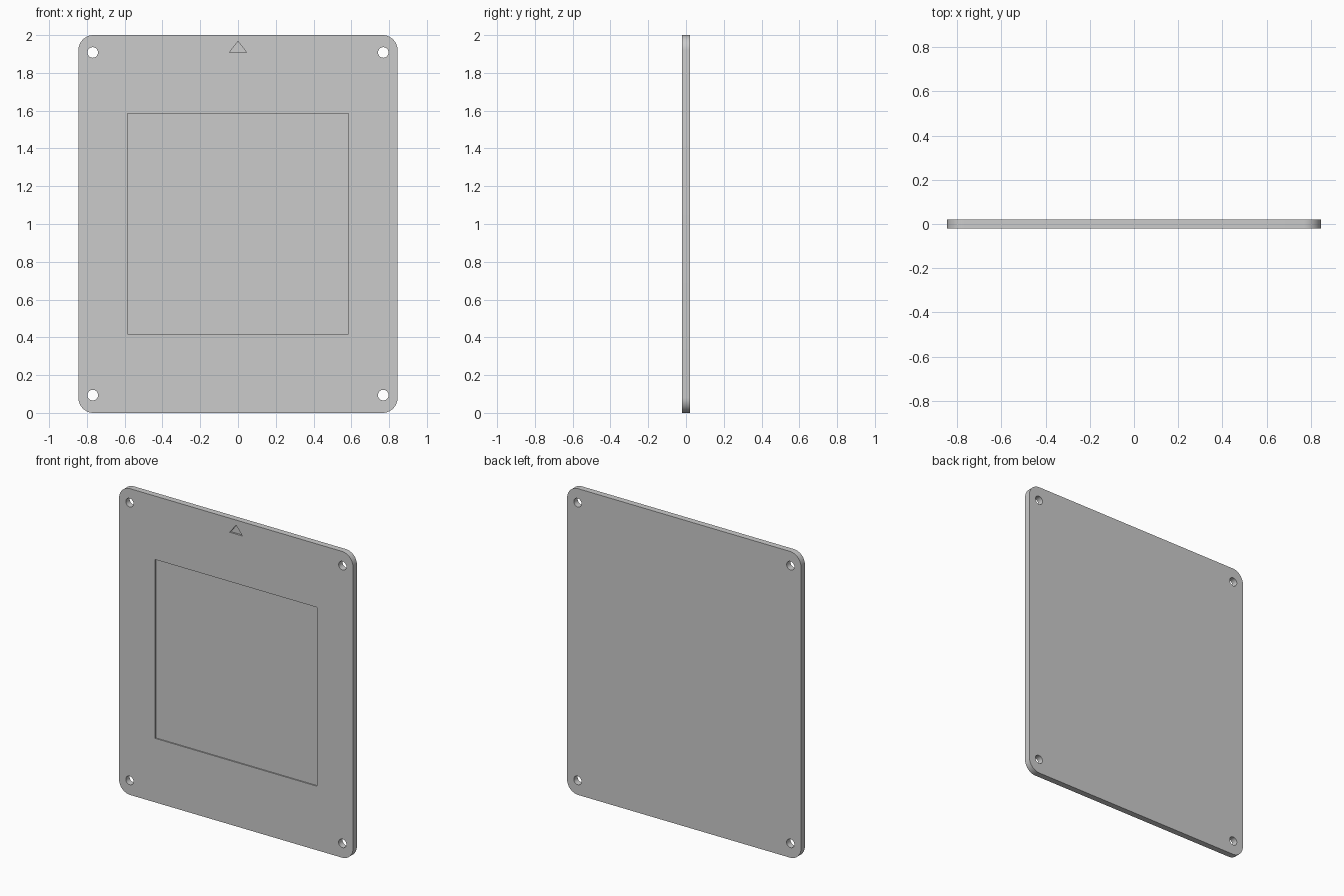
import bpy, bmesh
from math import sin, cos, pi, radians

if "Cube" in bpy.data.objects:
    bpy.data.objects.remove(bpy.data.objects["Cube"])

W, H, T, R = 0.845, 2.0, 0.02, 0.08   # half width, height, half thickness, corner radius


def prism(name, pts, y0, y1):
    """Extrude an x-z outline from y0 to y1."""
    bm = bmesh.new()
    face = bm.faces.new([bm.verts.new((x, y0, z)) for x, z in pts])
    ext = bmesh.ops.extrude_face_region(bm, geom=[face])
    verts = [g for g in ext["geom"] if isinstance(g, bmesh.types.BMVert)]
    bmesh.ops.translate(bm, verts=verts, vec=(0, y1 - y0, 0))
    bmesh.ops.recalc_face_normals(bm, faces=bm.faces)
    mesh = bpy.data.meshes.new(name)
    bm.to_mesh(mesh)
    bm.free()
    obj = bpy.data.objects.new(name, mesh)
    bpy.context.collection.objects.link(obj)
    return obj


def arc(cx, cz, r, a0, a1, n):
    return [(cx + r * cos(a0 + (a1 - a0) * i / n), cz + r * sin(a0 + (a1 - a0) * i / n))
            for i in range(n + 1)]


# Rounded plate
corners = [(W - R, H - R), (R - W, H - R), (R - W, R), (W - R, R)]
outline = []
for k, (cx, cz) in enumerate(corners):
    outline += arc(cx, cz, R, k * pi / 2, (k + 1) * pi / 2, 10)
plate = prism("plate", outline, -T, T)

# Shallow square recess and triangular orientation mark in the front face
s = 0.584
cutters = [
    prism("recess_cutter", [(-s, 0.418), (s, 0.418), (s, 1.586), (-s, 1.586)], -0.1, -T + 0.008),
    prism("mark_cutter", [(-0.046, 1.908), (0.046, 1.908), (0, 1.967)], -0.1, -T + 0.012),
]

# Four corner mounting holes
for x in (-0.769, 0.769):
    for z in (0.094, 1.908):
        cutters.append(prism("hole_cutter", arc(x, z, 0.028, 0, 2 * pi, 32)[:-1], -0.1, 0.1))

# Cut everything, then remove the cutters
bpy.context.view_layer.objects.active = plate
plate.select_set(True)
for c in cutters:
    c.hide_render = True
    mod = plate.modifiers.new("cut", "BOOLEAN")
    mod.operation, mod.solver, mod.object = "DIFFERENCE", "EXACT", c
    bpy.ops.object.modifier_apply(modifier=mod.name)
    bpy.data.objects.remove(c)

bpy.ops.object.shade_smooth_by_angle(angle=radians(30))
